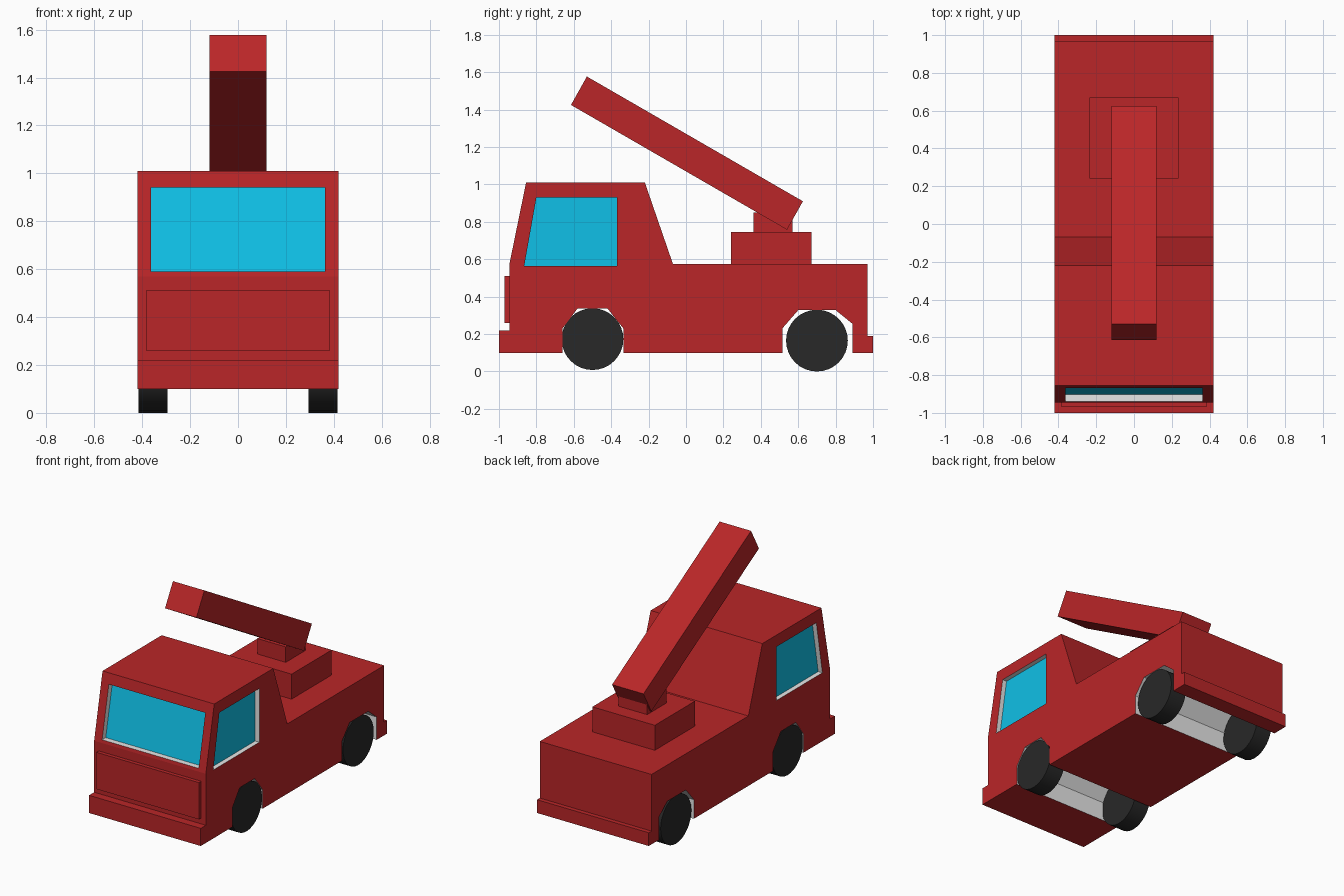
import bpy, bmesh, math
from mathutils import Vector

if "Cube" in bpy.data.objects:
    bpy.data.objects.remove(bpy.data.objects["Cube"])


def material(name, rgb):
    m = bpy.data.materials.new(name)
    m.diffuse_color = (*rgb, 1)
    m.use_nodes = True
    m.node_tree.nodes["Principled BSDF"].inputs["Base Color"].default_value = m.diffuse_color
    return m


RED = material("red paint", (0.49, 0.019, 0.021))
WHITE = material("white trim", (0.9, 0.9, 0.9))
GLASS = material("blue glass", (0.005, 0.53, 0.80))
BLACK = material("black rubber", (0.021, 0.021, 0.021))


def prism(name, profile, x0, x1, mats, rule=None):
    """Extrude a (y, z) profile from x0 to x1; rule(normal) picks the material."""
    bm = bmesh.new()
    base = bm.faces.new([bm.verts.new((x0, y, z)) for y, z in profile])
    ext = bmesh.ops.extrude_face_region(bm, geom=[base])
    moved = [v for v in ext["geom"] if isinstance(v, bmesh.types.BMVert)]
    bmesh.ops.translate(bm, verts=moved, vec=(x1 - x0, 0, 0))
    bmesh.ops.recalc_face_normals(bm, faces=bm.faces)
    bm.normal_update()
    if rule:
        for f in bm.faces:
            f.material_index = rule(f.normal)
    me = bpy.data.meshes.new(name)
    bm.to_mesh(me)
    bm.free()
    for m in mats:
        me.materials.append(m)
    ob = bpy.data.objects.new(name, me)
    bpy.context.collection.objects.link(ob)
    return ob


def box(name, y0, y1, z0, z1, half):
    return prism(name, [(y0, z0), (y1, z0), (y1, z1), (y0, z1)], -half, half, [RED])


def cut(ob, cutter):
    cutter.hide_render = True
    mod = ob.modifiers.new("cut", "BOOLEAN")
    mod.operation = "DIFFERENCE"
    mod.solver = "EXACT"
    mod.object = cutter
    bpy.context.view_layer.objects.active = ob
    bpy.ops.object.modifier_apply(modifier=mod.name)
    bpy.data.objects.remove(cutter)


# Cab and bed, with both bumpers in the profile
W = 0.42
SLOTS = [RED, WHITE, GLASS]
body = prism("truck_body", [
    (-1, 0.10), (1, 0.10), (1, 0.19), (0.97, 0.19), (0.97, 0.575),
    (-0.07, 0.575), (-0.22, 1.01), (-0.855, 1.01), (-0.945, 0.57),
    (-0.945, 0.22), (-1, 0.22)], -W, W, SLOTS)

# Wheel arches through the full width
front_arch = [(-0.66, 0), (-0.66, 0.23), (-0.58, 0.337), (-0.42, 0.337),
              (-0.335, 0.23), (-0.335, 0)]
rear_arch = [(0.515, 0), (0.515, 0.23), (0.60, 0.328), (0.80, 0.328),
             (0.89, 0.255), (0.89, 0)]
for arch in (front_arch, rear_arch):
    cut(body, prism("arch_cutter", arch, -0.6, 0.6, SLOTS, lambda n: 1))

# Recessed windows: white reveals, glass at the bottom of each recess
side_window = [(-0.865, 0.565), (-0.80, 0.93), (-0.37, 0.93), (-0.37, 0.565)]
for s in (-1, 1):
    cut(body, prism("side_window_cutter", side_window, s * 0.388, s * 0.6, SLOTS,
                    lambda n: 2 if abs(n.x) > 0.9 else 1))
windshield = [(-1.1, 0.59), (-0.902, 0.59), (-0.83, 0.94), (-1.1, 0.94)]
cut(body, prism("windshield_cutter", windshield, -0.363, 0.363, SLOTS,
                lambda n: 2 if n.y > 0.5 else 1))

# Front panel, turntable and pedestal
box("front_panel", -0.97, -0.94, 0.26, 0.51, 0.385)
box("turntable", 0.24, 0.67, 0.57, 0.745, 0.235)
box("boom_pedestal", 0.36, 0.57, 0.74, 0.85, 0.107)

# Raised boom
prism("boom", [(-0.615, 1.425), (-0.53, 1.577), (0.625, 0.91), (0.54, 0.758)],
      -0.118, 0.118, [RED])

# Wheels
for place, y, z in (("front", -0.5, 0.173), ("rear", 0.70, 0.165)):
    for side, s in (("left", -1), ("right", 1)):
        bpy.ops.mesh.primitive_cylinder_add(
            vertices=32, radius=0.165, depth=0.12,
            location=(s * 0.355, y, z), rotation=(0, math.pi / 2, 0))
        wheel = bpy.context.object
        wheel.name = f"{place}_{side}_wheel"
        wheel.data.materials.append(BLACK)
        bpy.ops.object.shade_smooth_by_angle()
